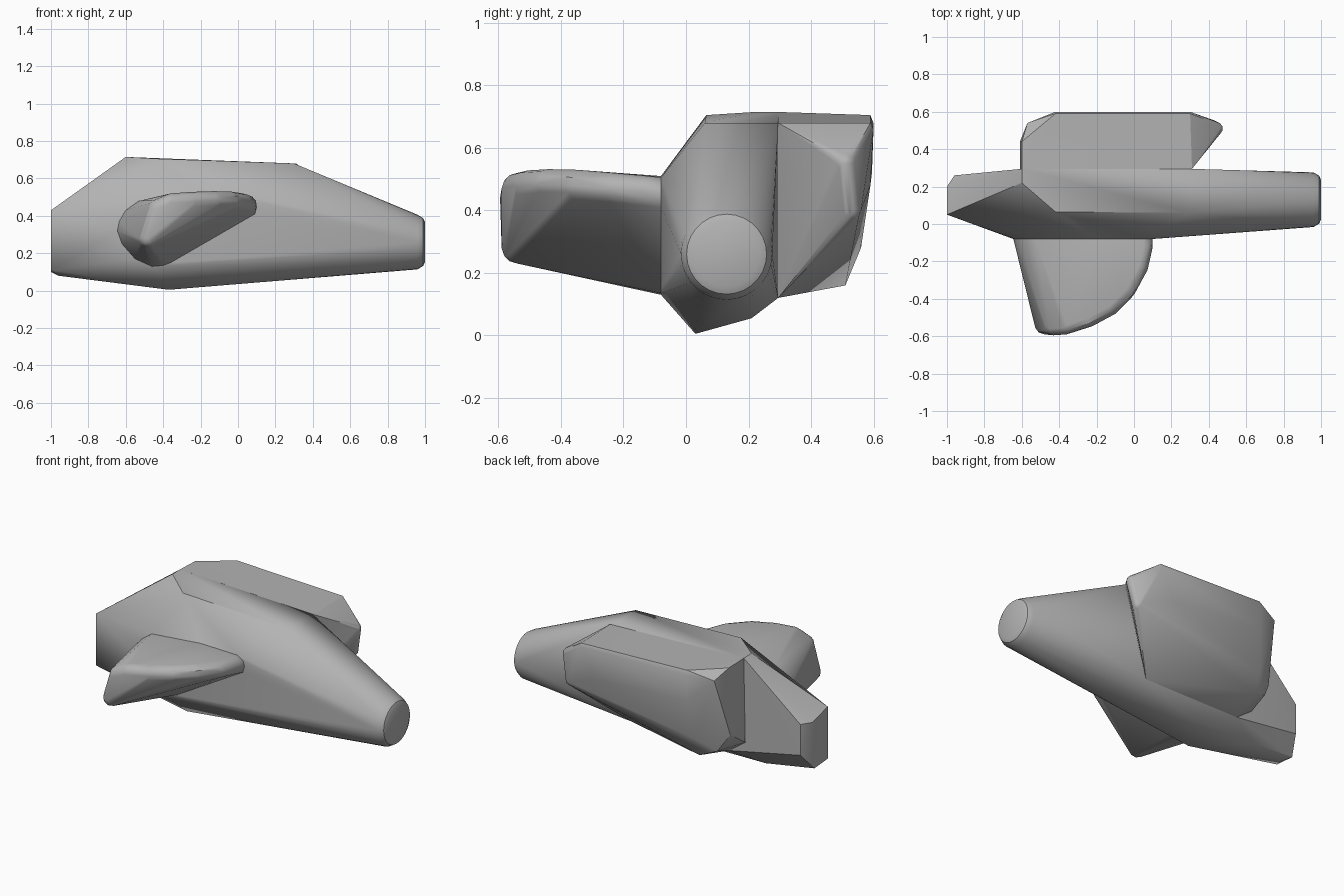
import bpy, bmesh
from math import cos, sin, pi, radians
from mathutils import Vector

cube = bpy.data.objects.get("Cube")
if cube:
    bpy.data.objects.remove(cube)

GREY = (0.45, 0.45, 0.45, 1)
mat = bpy.data.materials.new("plain_grey")
mat.use_nodes = True
mat.diffuse_color = GREY
mat.node_tree.nodes["Principled BSDF"].inputs["Base Color"].default_value = GREY


def ball(center, r):
    """Points of a small sphere, used to round a corner."""
    bm = bmesh.new()
    bmesh.ops.create_icosphere(bm, subdivisions=2, radius=r)
    pts = [v.co + Vector(center) for v in bm.verts]
    bm.free()
    return pts


def ring(x, y, z, r, n=28):
    return [(x, y + r * cos(2 * pi * i / n), z + r * sin(2 * pi * i / n)) for i in range(n)]


def hull(name, pts):
    """Convex solid wrapped around the given points."""
    bm = bmesh.new()
    for p in pts:
        bm.verts.new(p)
    res = bmesh.ops.convex_hull(bm, input=bm.verts[:])
    junk = {g for g in res["geom_interior"] + res["geom_unused"] if isinstance(g, bmesh.types.BMVert)}
    bmesh.ops.delete(bm, geom=list(junk), context="VERTS")
    bmesh.ops.dissolve_limit(bm, angle_limit=radians(1), verts=bm.verts[:], edges=bm.edges[:])
    bmesh.ops.recalc_face_normals(bm, faces=bm.faces[:])
    me = bpy.data.meshes.new(name)
    bm.to_mesh(me)
    bm.free()
    me.materials.append(mat)
    ob = bpy.data.objects.new(name, me)
    bpy.context.collection.objects.link(ob)
    bpy.ops.object.select_all(action="DESELECT")
    ob.select_set(True)
    bpy.context.view_layer.objects.active = ob
    bpy.ops.object.shade_smooth_by_angle(angle=radians(30))
    return ob


# Cross-section shared by the fin root and the front of the body
root = [(x, -0.08, z) for x, z in (
    (-.645, .32), (-.635, .37), (-.6, .43), (-.53, .48), (-.2, .51), (.05, .505), (.09, .48),
    (.1, .45), (.09, .41), (-.36, .15), (-.4, .135), (-.46, .13), (-.55, .17), (-.62, .25))]

# Main body: tail end, top deck, keel, back plane and round nose
tail = [(-1, .05, .43), (-1, .2, .39), (-.96, .26, .39), (-.96, .26, .2),
        (-1, .18, .1), (-.96, .14, .08), (-1, .05, .11)]
deck = [(-.6, .22, .715), (-.42, .065, .705), (.3, .06, .68), (.3, .295, .68), (-.6, .295, .715)]
keel = [(-.37, .03, .005), (-.69, .21, .06), (-.2, .21, .055), (-.5, .295, .12), (.16, .295, .12)]
nose = ring(1, .13, .26, .105) + ring(.99, .13, .26, .128) + ring(.96, .13, .26, .146)
hull("main_body", root + tail + deck + keel + nose)

# Front fin: root section joined to a rounded, swept rim
rim = [(-.48, -.54, .28), (-.43, -.545, .44), (-.36, -.54, .47), (-.25, -.505, .478), (-.13, -.44, .482),
       (-.04, -.35, .48), (.025, -.23, .47), (.05, -.12, .46)]
hull("front_fin", root + [p for c in rim for p in ball(c, .05)])

# Rear block: flat top, sloping back face and a rounded corner
top = [(-.6, .295, .715), (-.6, .44, .71), (-.42, .59, .705), (.3, .59, .68), (.31, .295, .68)]
back = [(-.42, .6, .68), (.3, .6, .66), (-.57, .54, .66), (-.42, .595, .52), (.2, .59, .48), (-.45, .56, .28)]
base = [(-.61, .295, .2), (-.61, .44, .3), (-.5, .295, .12), (.16, .295, .12), (-.45, .51, .16), (-.55, .48, .2)]
corner = ball((.44, .51, .55), .035) + ball((.41, .525, .4), .035) + ball((.16, .43, .28), .035)
hull("rear_block", top + back + base + corner)
